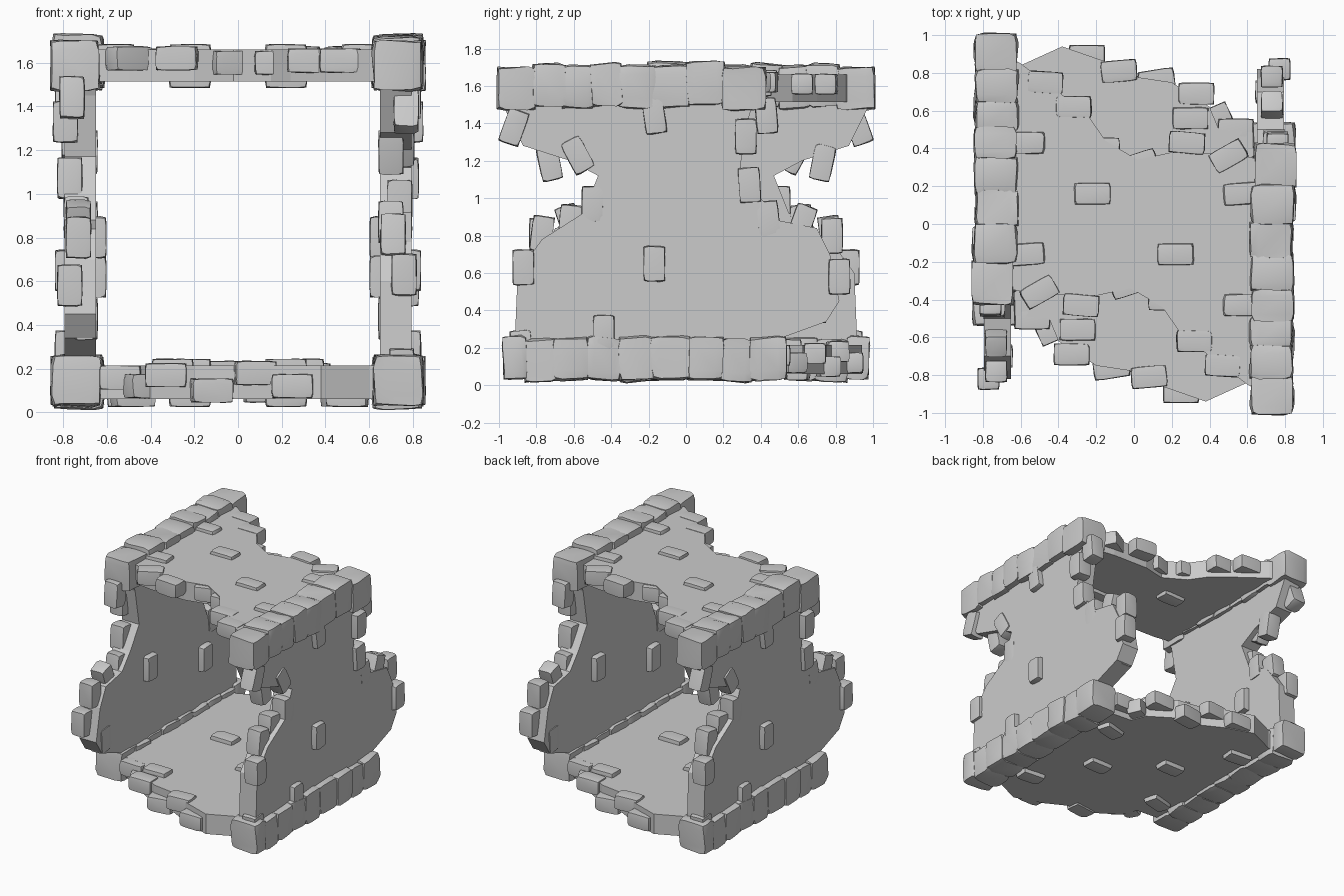
import bpy, bmesh, random
from math import radians, pi
from mathutils import Matrix, Vector

if "Cube" in bpy.data.objects:
    bpy.data.objects.remove(bpy.data.objects["Cube"])

random.seed(4)
HALF_TURN = Matrix.Rotation(pi, 4, 'Z')   # the ruin repeats under a half turn


def finish(bm, name, smooth=False):
    """Add the half-turn twin and make the object."""
    bmesh.ops.recalc_face_normals(bm, faces=bm.faces)
    twin = bmesh.ops.duplicate(bm, geom=bm.verts[:] + bm.edges[:] + bm.faces[:])
    verts = [g for g in twin['geom'] if isinstance(g, bmesh.types.BMVert)]
    bmesh.ops.transform(bm, matrix=HALF_TURN, verts=verts)
    link(bm, name, smooth)


def link(bm, name, smooth=False):
    bmesh.ops.recalc_face_normals(bm, faces=bm.faces)
    me = bpy.data.meshes.new(name)
    bm.to_mesh(me)
    bm.free()
    ob = bpy.data.objects.new(name, me)
    bpy.context.collection.objects.link(ob)
    if smooth:
        bpy.ops.object.select_all(action='DESELECT')
        ob.select_set(True)
        bpy.context.view_layer.objects.active = ob
        bpy.ops.object.shade_smooth_by_angle(angle=radians(42))


def slab(points, depth):
    """Extruded outline of 3D points."""
    bm = bmesh.new()
    face = bm.faces.new([bm.verts.new(p) for p in points])
    ext = bmesh.ops.extrude_face_region(bm, geom=[face])
    verts = [g for g in ext['geom'] if isinstance(g, bmesh.types.BMVert)]
    bmesh.ops.translate(bm, vec=depth, verts=verts)
    return bm


def stone(bm, centre, size, axis='Z', tilt=0, rough=0.03):
    """Worn block: bulging faces, slightly pulled corners."""
    tmp = bmesh.new()
    bmesh.ops.create_cube(tmp, size=1)
    bmesh.ops.subdivide_edges(tmp, edges=tmp.edges[:], cuts=2, use_grid_fill=True)
    rot = Matrix.Rotation(radians(tilt), 4, axis)
    for v in tmp.verts:
        p = v.co.copy()
        outer = sum(abs(c) > 0.49 for c in p)
        for i in range(3):
            if abs(p[i]) < 0.3:
                p[i] *= 1.7
        p *= {1: 1.0, 2: 0.965, 3: 0.91}[outer]
        p += Vector([random.uniform(-rough, rough) for _ in range(3)])
        p = Vector([p[i] * size[i] for i in range(3)])
        v.co = rot @ p + Vector(centre)
    me = bpy.data.meshes.new('tmp')
    tmp.to_mesh(me)
    tmp.free()
    bm.from_mesh(me)
    bpy.data.meshes.remove(me)


# Broken side walls, outline in (y, z)
wall = [(-.92, .12), (-.9, .6), (-.77, .78), (-.55, .92), (-.47, 1.12),
        (-.62, 1.2), (-.87, 1.28), (-.97, 1.48), (-.95, 1.6), (0, 1.6), (.4, 1.6),
        (.34, 1.45), (.29, 1.17), (.4, 1.0), (.5, .88), (.7, .84),
        (.77, .7), (.82, .45), (.75, .34), (.42, .22), (.4, .12), (0, .12)]
finish(slab([(.65, y, z) for y, z in wall], (.145, 0, 0)), "side_walls")

# Floor and ceiling: front edge, then the same edge turned round for the back
floor_edge = [(-.7, -.48), (-.45, -.5), (-.4, -.62), (-.2, -.75), (0, -.78),
              (.15, -.86), (.38, -.94), (.6, -.84), (.7, -.84)]
roof_edge = [(-.7, -.34), (-.5, -.37), (-.2, -.38), (-.02, -.34), (.15, -.44),
             (.24, -.57), (.4, -.7), (.6, -.85), (.7, -.9)]
for name, edge, z, h in (("floor", floor_edge, .06, .155), ("ceiling", roof_edge, 1.515, .145)):
    loop = edge + [(-x, -y) for x, y in edge]
    link(slab([(x, y, z) for x, y in loop], (0, 0, h)), name)

# Rows of large blocks along the four long corners
rows = (("top_corner_blocks", 1.6,
         [-1, -.81, -.65, -.5, -.35, -.17, .01, .2, .42]),
        ("bottom_corner_blocks", .14,
         [-.97, -.86, -.7, -.53, -.35, -.18, .02, .19, .35, .53]))
for name, z, cuts in rows:
    bm = bmesh.new()
    for a, b in zip(cuts, cuts[1:]):
        stone(bm, (.735 + random.uniform(-.012, .012), (a + b) / 2, z + random.uniform(-.015, .015)),
              (.225, b - a + .02, .23), 'X', random.uniform(-4, 4))
    finish(bm, name, True)

# Small stones on the wall: x, y, z, tilt
wall_stones = [
    (.77, -.92, 1.38, -20), (.7, -.73, 1.19, 12), (.75, -.58, 1.23, 28),
    (.74, -.5, .97, 0), (.7, -.62, .87, -5), (.71, -.77, .81, -8), (.76, -.87, .63, 0),
    (.79, .32, 1.33, 0), (.77, .34, 1.07, 4), (.74, .44, .89, 6), (.73, .62, .87, -20),
    (.73, .78, .8, 0), (.77, .82, .58, 0), (.7, .7, .43, -5),
    (.78, -.17, .65, 0), (.78, -.17, 1.44, 8), (.78, -.44, .28, 0), (.76, .43, 1.44, 5),
    (.66, .18, .8, 0), (.66, -.5, .62, 0), (.75, -.88, .2, 5)]
bm = bmesh.new()
for x, y, z, t in wall_stones:
    stone(bm, (x, y, z), (.115, .115, .19), 'X', t, .015)
finish(bm, "wall_stones", True)

# Small stones on the ceiling: x, y, z, tilt
roof_stones = [
    (-.5, -.36, 1.62, 30), (-.28, -.43, 1.62, -5), (-.03, -.32, 1.6, 18),
    (.17, -.4, 1.6, 0), (.32, -.62, 1.61, 0), (.47, -.75, 1.61, -3),
    (-.57, -.16, 1.63, 5), (.22, -.16, 1.63, 0), (.57, -.43, 1.63, 0), (.22, -.16, 1.54, 0)]
bm = bmesh.new()
for x, y, z, t in roof_stones:
    stone(bm, (x, y, z), (.19, .115, .11), 'Z', t, .015)
finish(bm, "ceiling_stones", True)

# Small stones on the floor: x, y, z, tilt
floor_stones = [
    (-.54, -.5, .16, 0), (-.42, -.56, .12, 25), (-.3, -.56, .19, 0), (-.33, -.69, .17, 0),
    (-.12, -.76, .1, 8), (.08, -.81, .18, 5), (.25, -.89, .12, 0),
    (.22, -.16, .19, 0), (.22, -.16, .08, 0), (-.48, -.3, .08, 15), (.5, -.6, .08, -5)]
bm = bmesh.new()
for x, y, z, t in floor_stones:
    stone(bm, (x, y, z), (.19, .115, .11), 'Z', t, .015)
finish(bm, "floor_stones", True)
